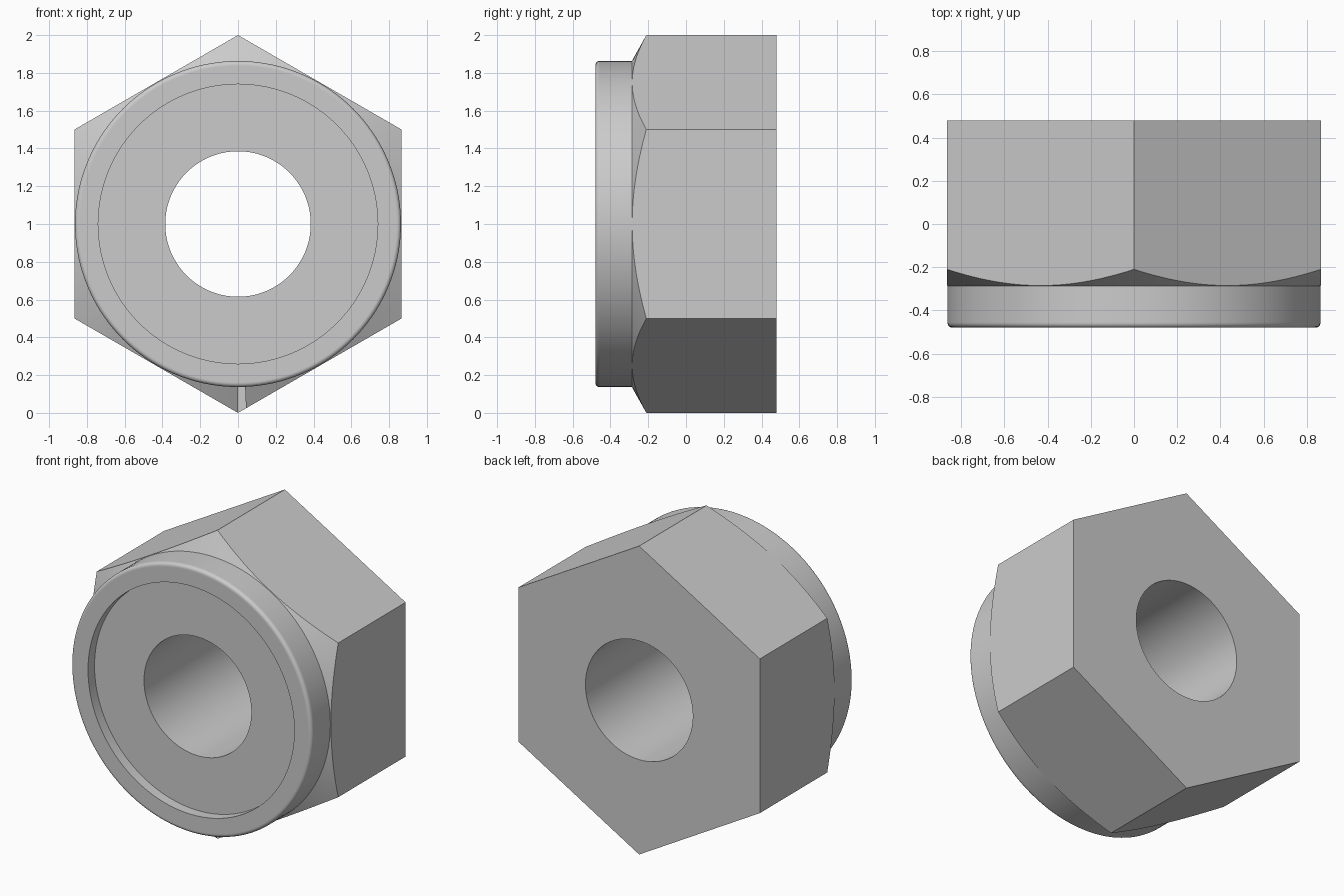
import bpy, bmesh
from math import sin, cos, pi, radians

if "Cube" in bpy.data.objects:
    bpy.data.objects.remove(bpy.data.objects["Cube"])

BORE, COLLAR, FRONT, BACK = 0.385, 0.863, -0.48, 0.48
SEAT = -0.29  # depth where the insert meets the nut


def new_object(name, bm):
    bmesh.ops.recalc_face_normals(bm, faces=bm.faces)
    mesh = bpy.data.meshes.new(name)
    bm.to_mesh(mesh)
    bm.free()
    obj = bpy.data.objects.new(name, mesh)
    bpy.context.collection.objects.link(obj)
    return obj


def activate(obj):
    bpy.ops.object.select_all(action='DESELECT')
    obj.select_set(True)
    bpy.context.view_layer.objects.active = obj


def lathe(name, profile, n=144):
    """Revolve a closed (radius, y) profile about the y axis at z = 1."""
    bm = bmesh.new()
    rings = [[bm.verts.new((r * sin(2 * pi * i / n), y, 1 + r * cos(2 * pi * i / n)))
              for r, y in profile] for i in range(n)]
    m = len(profile)
    for i in range(n):
        a, b = rings[i], rings[(i + 1) % n]
        for j in range(m):
            k = (j + 1) % m
            bm.faces.new((a[j], a[k], b[k], b[j]))
    return new_object(name, bm)


# Nut body: collar with rounded rim, 30 degree chamfer cone, bore and recess
R = 0.022
rim = [(COLLAR - R + R * sin(t * pi / 12), FRONT + R - R * cos(t * pi / 12)) for t in range(7)]
slope = 0.075 / 0.134
body = lathe("nut_body", [
    (BORE, 0.6), (BORE, SEAT), (0.74, SEAT), (0.74, FRONT), (COLLAR - R - 0.005, FRONT),
    *rim, (COLLAR, FRONT + R + 0.005),
    (COLLAR, -0.21 - (1 - COLLAR) * slope), (1.2, -0.21 + 0.2 * slope), (1.2, 0.6)])

# Hexagonal prism that trims the turned body to its six flats
bm = bmesh.new()
ends = [[bm.verts.new((sin(i * pi / 3), y, 1 + cos(i * pi / 3))) for i in range(6)]
        for y in (-0.7, BACK)]
for ring in ends:
    bm.faces.new(ring)
for i in range(6):
    k = (i + 1) % 6
    bm.faces.new((ends[0][i], ends[0][k], ends[1][k], ends[1][i]))
cutter = new_object("hex_cutter", bm)
cutter.hide_render = True

trim = body.modifiers.new("hex_trim", 'BOOLEAN')
trim.operation = 'INTERSECT'
trim.solver = 'EXACT'
trim.object = cutter
activate(body)
bpy.ops.object.modifier_apply(modifier=trim.name)
bpy.data.objects.remove(cutter, do_unlink=True)

# Locking ring set slightly below the collar rim
insert = lathe("locking_insert", [(BORE, SEAT), (BORE, -0.413), (0.74, -0.413), (0.74, SEAT)])

for obj in (body, insert):
    activate(obj)
    bpy.ops.object.shade_smooth_by_angle(angle=radians(25))
